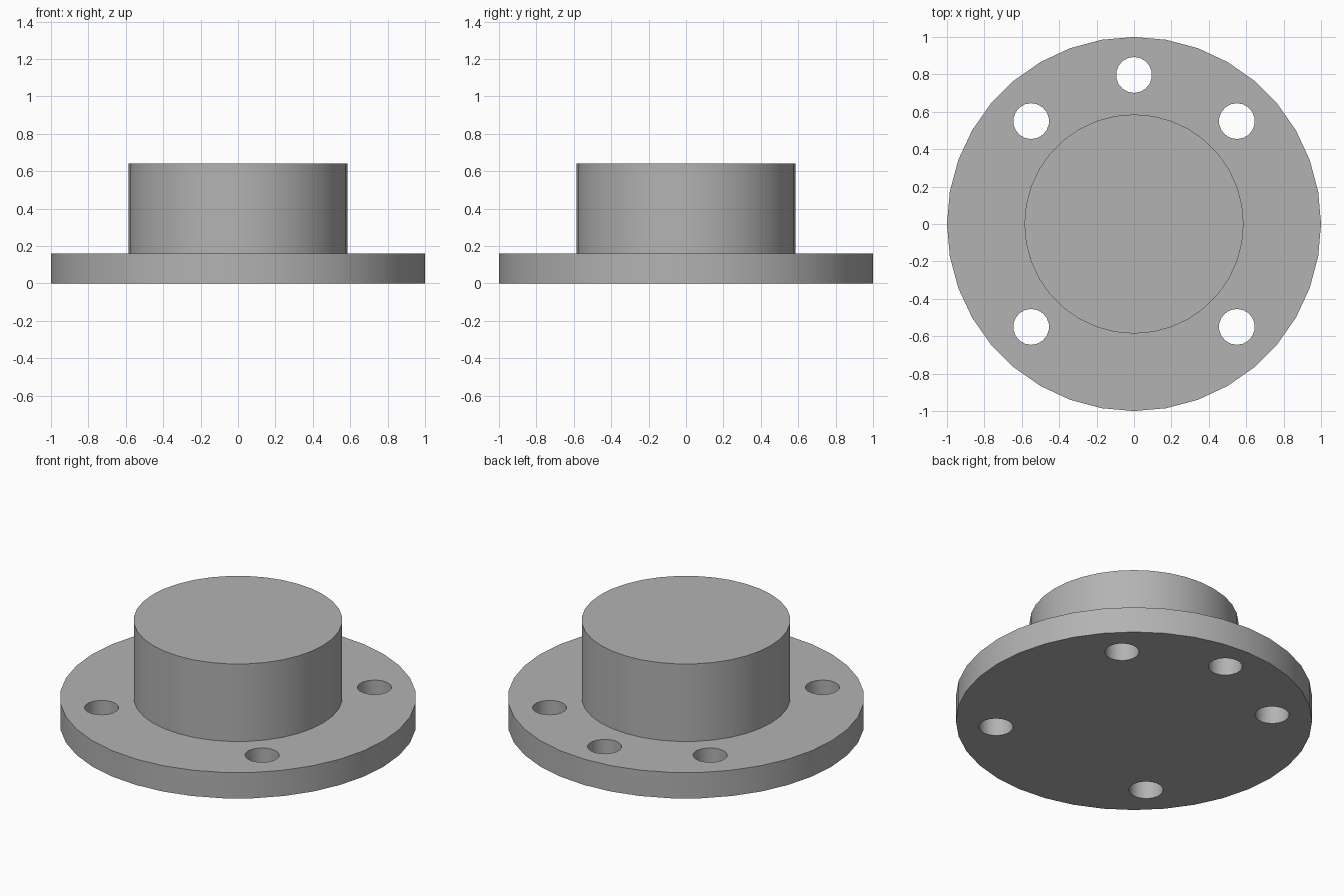
import bpy
import math

if "Cube" in bpy.data.objects:
    bpy.data.objects.remove(bpy.data.objects["Cube"], do_unlink=True)

# Plain grey metal
GREY = (0.45, 0.45, 0.45, 1.0)
metal = bpy.data.materials.new("grey_metal")
metal.use_nodes = True
metal.diffuse_color = GREY
metal.node_tree.nodes["Principled BSDF"].inputs["Base Color"].default_value = GREY

FLANGE_TOP = 0.16
HUB_TOP = 0.64
HOLE_RADIUS = 0.096


def cylinder(name, radius, bottom, top, sides, x=0, y=0):
    bpy.ops.mesh.primitive_cylinder_add(
        vertices=sides, radius=radius, depth=top - bottom,
        location=(x, y, (bottom + top) / 2))
    obj = bpy.context.object
    obj.name = name
    obj.data.materials.append(metal)
    return obj


def boolean(target, other, operation):
    bpy.context.view_layer.objects.active = target
    mod = target.modifiers.new(operation.lower(), 'BOOLEAN')
    mod.operation = operation
    mod.solver = 'EXACT'
    mod.object = other
    bpy.ops.object.modifier_apply(modifier=mod.name)
    bpy.data.objects.remove(other, do_unlink=True)


# Round flange with a raised solid hub
flange = cylinder("flange_with_hub", 1, 0, FLANGE_TOP, 36)
hub = cylinder("hub", 0.586, FLANGE_TOP / 2, HUB_TOP, 36)
boolean(flange, hub, 'UNION')

# Bolt holes: four on the diagonals and one at the back
holes = [(sx * 0.55, sy * 0.55) for sx in (-1, 1) for sy in (-1, 1)]
holes.append((0, 0.797))
for x, y in holes:
    cutter = cylinder("hole_cutter", HOLE_RADIUS, -0.1, FLANGE_TOP + 0.1, 18, x, y)
    cutter.hide_render = True
    boolean(flange, cutter, 'DIFFERENCE')

# Smooth walls, sharp rims
bpy.ops.object.select_all(action='DESELECT')
flange.select_set(True)
bpy.context.view_layer.objects.active = flange
bpy.ops.object.shade_smooth_by_angle(angle=math.radians(30))
